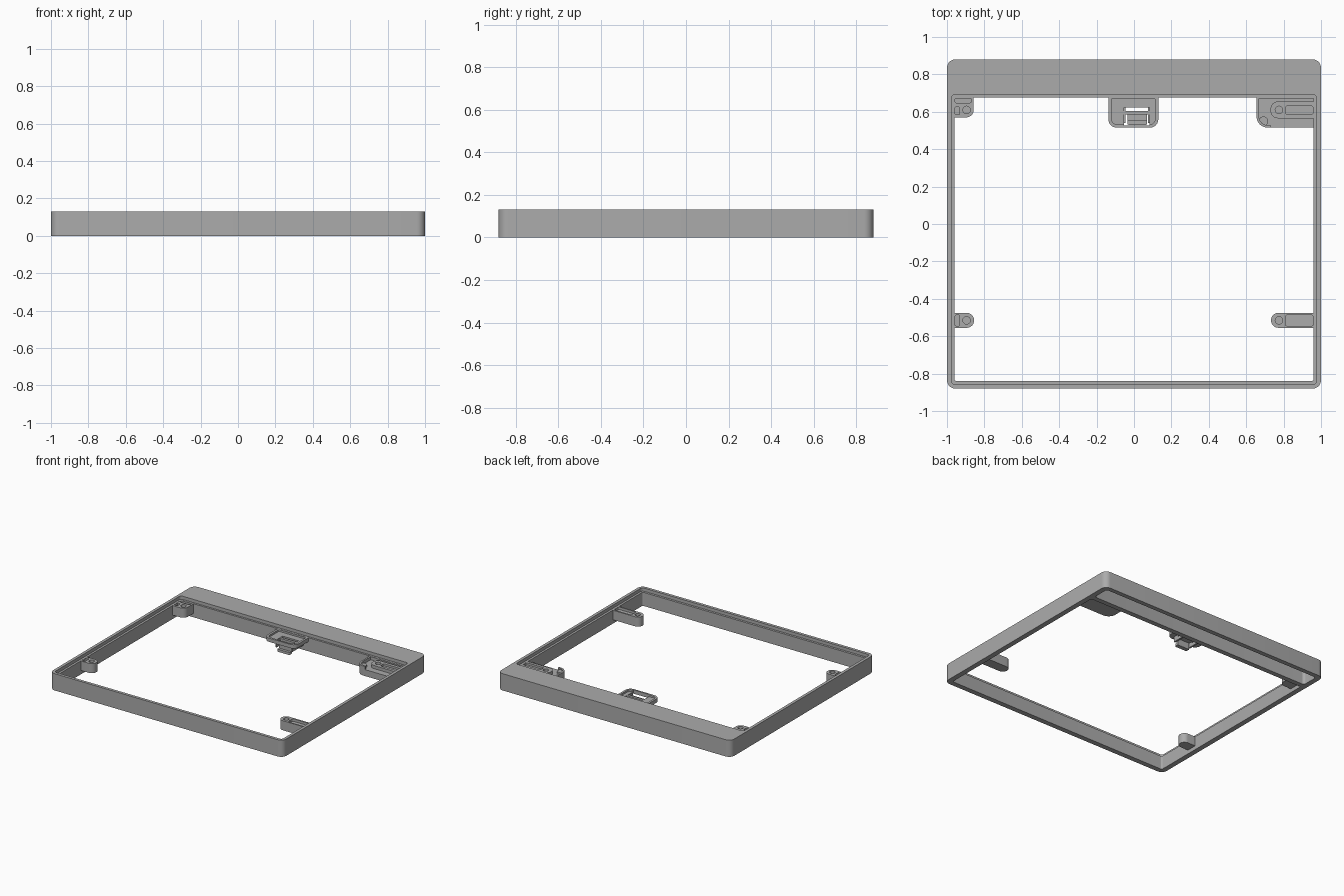
import bpy, bmesh, math

if "Cube" in bpy.data.objects:
    bpy.data.objects.remove(bpy.data.objects["Cube"], do_unlink=True)

grey = bpy.data.materials.new("satin grey")
grey.use_nodes = True
colour = (0.41, 0.41, 0.41, 1)
grey.diffuse_color = colour
grey.node_tree.nodes["Principled BSDF"].inputs["Base Color"].default_value = colour


def prism(name, outline, z0, z1):
    """Extrude a counter-clockwise outline between two heights."""
    bm = bmesh.new()
    face = bm.faces.new([bm.verts.new((x, y, z0)) for x, y in outline])
    top = bmesh.ops.extrude_face_region(bm, geom=[face])
    for v in top["geom"]:
        if isinstance(v, bmesh.types.BMVert):
            v.co.z = z1
    bmesh.ops.recalc_face_normals(bm, faces=bm.faces)
    mesh = bpy.data.meshes.new(name)
    bm.to_mesh(mesh)
    bm.free()
    mesh.materials.append(grey)
    obj = bpy.data.objects.new(name, mesh)
    bpy.context.collection.objects.link(obj)
    return obj


def rounded(x0, x1, y0, y1, radii=0.0):
    """Rectangle outline; radii run from front left-hand corner counter-clockwise."""
    if not isinstance(radii, tuple):
        radii = (radii,) * 4
    pts = []
    corners = ((x0, y0, 1, 1), (x1, y0, -1, 1), (x1, y1, -1, -1), (x0, y1, 1, -1))
    for i, ((x, y, sx, sy), r) in enumerate(zip(corners, radii)):
        if r == 0:
            pts.append((x, y))
            continue
        for k in range(9):
            a = math.pi * (1 + i / 2 + k / 16)
            pts.append((x + sx * r + r * math.cos(a), y + sy * r + r * math.sin(a)))
    return pts


def circle(x, y, r, n=24):
    return [(x + r * math.cos(math.tau * k / n), y + r * math.sin(math.tau * k / n))
            for k in range(n)]


def cut(obj, *cuts):
    """Remove each (outline, z0, z1) prism from the object."""
    for outline, z0, z1 in cuts:
        cutter = prism("cutter", outline, z0, z1)
        mod = obj.modifiers.new("cut", "BOOLEAN")
        mod.operation = "DIFFERENCE"
        mod.solver = "EXACT"
        mod.object = cutter
        bpy.context.view_layer.objects.active = obj
        bpy.ops.object.modifier_apply(modifier=mod.name)
        bpy.data.objects.remove(cutter, do_unlink=True)
    return obj


H = 0.13        # full height
LEDGE = 0.105   # inner ledge height
TOP = 0.104     # bracket top
LOW = 0.03      # bracket underside

# Frame with a stepped inner rim and a hollow rear bar
frame = prism("frame", rounded(-1, 1, -0.88, 0.88, 0.045), 0, H)
cut(frame,
    (rounded(-0.977, 0.977, -0.857, 0.692, 0.02), LEDGE, 0.2),
    (rounded(-0.96, 0.96, -0.84, 0.677, 0.012), -0.1, 0.2),
    (rounded(-0.96, 0.96, 0.715, 0.845, 0.02), -0.1, 0.1))

# Screw lugs on the side rails: short on the right, long on the left
for name, inner, outer, hole, slot in (
        ("front_right_lug", -0.855, -0.97, -0.895, -0.932),
        ("front_left_lug", 0.733, 0.97, 0.775, 0.81)):
    x0, x1 = sorted((inner, outer))
    radii = (0, 0.039, 0.039, 0) if inner < 0 else (0.039, 0, 0, 0.039)
    s0, s1 = sorted((slot, math.copysign(0.957, slot)))
    lug = prism(name, rounded(x0, x1, -0.555, -0.475, radii), LOW, TOP)
    cut(lug, (circle(hole, -0.515, 0.02), 0.06, 0.2),
        (rounded(s0, s1, -0.545, -0.487, 0.008), 0.085, 0.2))

# Rear right lug with a corner pocket
lug = prism("rear_right_lug", rounded(-0.97, -0.857, 0.57, 0.685, (0, 0.04, 0, 0)), LOW, TOP)
cut(lug, (circle(-0.895, 0.61, 0.02), 0.06, 0.2),
    (rounded(-0.957, -0.932, 0.585, 0.625, 0.006), 0.085, 0.2),
    (rounded(-0.957, -0.87, 0.648, 0.672, 0.008), 0.085, 0.2))

# Rear left bracket: low tray, raised screw boss and curved corner wall
prism("rear_left_tray", rounded(0.655, 0.97, 0.515, 0.685, (0.06, 0, 0, 0)), LOW, 0.08)
boss = prism("rear_left_boss", rounded(0.73, 0.97, 0.565, 0.655, (0.04, 0, 0, 0.04)), 0.07, TOP)
cut(boss, (circle(0.775, 0.61, 0.02), 0.075, 0.2),
    (rounded(0.81, 0.957, 0.587, 0.63, 0.008), 0.088, 0.2))
wall = prism("rear_left_wall", rounded(0.655, 0.97, 0.515, 0.685, (0.06, 0, 0, 0)), 0.07, TOP)
cut(wall, (rounded(0.668, 1.0, 0.528, 0.672, (0.048, 0, 0, 0)), 0.0, 0.2),
    (rounded(0.73, 1.0, 0.5, 0.6), 0.0, 0.2))
post = prism("rear_left_post", circle(0.692, 0.55, 0.025), 0.07, 0.095)

# Rear latch: dished plate with a window, crossbar and hanging hook
plate = prism("latch_plate", rounded(-0.137, 0.13, 0.515, 0.69, (0.045, 0.045, 0, 0)), 0.075, TOP)
cut(plate, (rounded(-0.12, 0.113, 0.532, 0.672, (0.03, 0.03, 0.01, 0.01)), 0.09, 0.2),
    (rounded(-0.053, 0.083, 0.527, 0.622), 0.0, 0.2))
prism("latch_crossbar", rounded(-0.06, 0.09, 0.585, 0.605), 0.06, 0.088)
prism("latch_lip", rounded(-0.035, 0.07, 0.53, 0.56, 0.008), 0.01, 0.03)
prism("latch_hook", rounded(-0.035, 0.07, 0.55, 0.562), 0.01, 0.07)
prism("latch_hook_root", rounded(-0.035, 0.07, 0.55, 0.6), 0.06, 0.072)
for side, x in (("right", -0.058), ("left", 0.076)):
    prism("latch_" + side + "_rib", rounded(x, x + 0.012, 0.54, 0.68), 0.035, 0.08)

# Smooth rounded corners while keeping hard edges
for obj in bpy.context.collection.objects:
    if obj.type == "MESH" and grey.name in obj.data.materials:
        bpy.ops.object.select_all(action="DESELECT")
        obj.select_set(True)
        bpy.context.view_layer.objects.active = obj
        bpy.ops.object.shade_smooth_by_angle(angle=math.radians(30))
